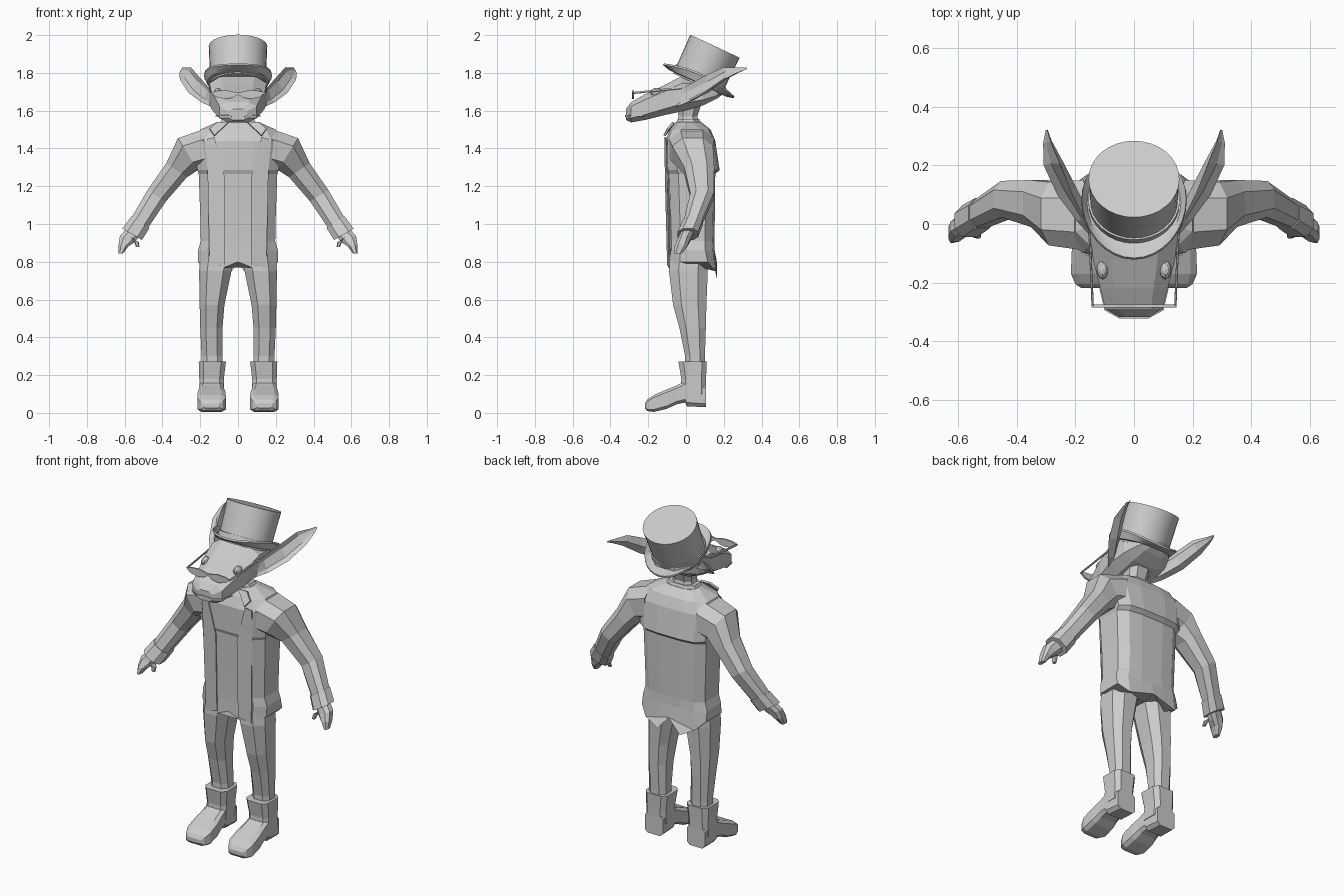
import bpy, bmesh, math
from mathutils import Vector, Matrix

if "Cube" in bpy.data.objects:
    bpy.data.objects.remove(bpy.data.objects["Cube"])

X, Y, Z = Vector((1, 0, 0)), Vector((0, 1, 0)), Vector((0, 0, 1))


def loft(name, rings, mirror=False, smooth=False):
    """Skin a list of equal-length point rings and cap both ends."""
    bm = bmesh.new()
    vs = [[bm.verts.new(p) for p in r] for r in rings]
    n = len(vs[0])
    for a, b in zip(vs, vs[1:]):
        for i in range(n):
            j = (i + 1) % n
            bm.faces.new((a[i], a[j], b[j], b[i]))
    bm.faces.new(vs[0])
    bm.faces.new(vs[-1])
    bmesh.ops.recalc_face_normals(bm, faces=bm.faces)
    me = bpy.data.meshes.new(name)
    bm.to_mesh(me)
    bm.free()
    ob = bpy.data.objects.new(name, me)
    bpy.context.collection.objects.link(ob)
    if mirror:
        ob.modifiers.new("mirror", "MIRROR").use_mirror_merge = False
    if smooth:
        bpy.ops.object.select_all(action='DESELECT')
        ob.select_set(True)
        bpy.context.view_layer.objects.active = ob
        bpy.ops.object.shade_smooth_by_angle(angle=math.radians(35))
    return ob


def octagon(c, u, v, a, b, k=0.5):
    """Chamfered rectangle, half sizes a along u and b along v."""
    pts = [(1, k), (k, 1), (-k, 1), (-1, k), (-1, -k), (-k, -1), (k, -1), (1, -k)]
    return [Vector(c) + u * (a * s) + v * (b * t) for s, t in pts]


def flat_ring(z, x0, x1, y0, y1, k=0.5):
    return octagon(((x0 + x1) / 2, (y0 + y1) / 2, z), X, Y, (x1 - x0) / 2, (y1 - y0) / 2, k)


def upright_ring(y, x0, x1, z0, z1, k=0.5):
    return octagon(((x0 + x1) / 2, y, (z0 + z1) / 2), X, Z, (x1 - x0) / 2, (z1 - z0) / 2, k)


def limb_ring(x, y, z, tilt, a, b, k=0.5):
    t = math.radians(tilt)
    return octagon((x, y, z), Vector((math.cos(t), 0, math.sin(t))), Y, a, b, k)


def plate(name, pts, shift, mirror=True):
    """Thin sheet: a polygon given thickness along a shift vector."""
    p = [Vector(q) for q in pts]
    return loft(name, [p, [q + Vector(shift) for q in p]], mirror)


# coat body: boxy section with a pointed hem and a short cape step at the back
def coat_ring(z, w, f, b, hem=(0,) * 8):
    half = [(0, f), (.35 * w, f), (.75 * w, f + .012), (w, f + .06),
            (w, b - .05), (.75 * w, b - .01), (.35 * w, b), (0, b)]
    right = [Vector((x, y, z + h)) for (x, y), h in zip(half, hem)]
    return right + [Vector((-p.x, p.y, p.z)) for p in right[6:0:-1]]


loft("coat", [
    coat_ring(.79, .212, -.092, .165, (.01, -.02, -.02, .01, .01, -.04, -.085, 0)),
    coat_ring(.86, .212, -.09, .152),
    coat_ring(.91, .197, -.09, .15),
    coat_ring(1.05, .2, -.093, .153),
    coat_ring(1.265, .208, -.1, .155),
    coat_ring(1.285, .215, -.108, .178),
    coat_ring(1.44, .235, -.11, .155),
    coat_ring(1.5, .2, -.085, .13),
    coat_ring(1.54, .11, -.055, .08)])

# coat front edges and lapels
plate("coat_front", [(.125, -.108, 1.46), (.07, -.106, 1.25), (.07, -.094, .785), (.15, -.084, .765),
                     (.16, -.09, 1.25), (.165, -.1, 1.45)], (0, -.006, 0))
plate("lapel", [(.05, -.06, 1.535), (.11, -.062, 1.535), (.15, -.09, 1.5), (.125, -.108, 1.465)], (0, -.012, .005))

# neck and collar
loft("neck", [flat_ring(1.5, -.08, .08, -.06, .08), flat_ring(1.57, -.06, .06, -.04, .06),
              flat_ring(1.66, -.075, .075, -.05, .09)])
loft("collar", [flat_ring(1.51, -.11, .11, -.06, .09), flat_ring(1.555, -.085, .085, -.045, .07)])

# sleeves and cuffs
loft("sleeve", [limb_ring(.17, .03, 1.4, 90, .105, .12), limb_ring(.265, .035, 1.37, 58, .1, .108),
                limb_ring(.325, .07, 1.285, 35, .066, .08), limb_ring(.43, .085, 1.15, 32, .057, .062),
                limb_ring(.54, .025, .975, 32, .05, .045)], True)
loft("cuff", [limb_ring(.517, .037, 1.01, 32, .057, .052), limb_ring(.56, .01, .945, 30, .06, .054)], True)

# hands with curled fingers and a thumb
loft("hand", [limb_ring(.555, .01, .955, 30, .04, .034), limb_ring(.587, -.008, .92, 25, .042, .032),
              limb_ring(.607, -.025, .885, 10, .026, .034), limb_ring(.62, -.042, .845, 0, .012, .022)], True)
loft("thumb", [limb_ring(.57, -.01, .93, 50, .018, .018), limb_ring(.54, -.03, .912, 30, .018, .016),
               limb_ring(.531, -.04, .878, 0, .009, .01)], True)

# trousers
loft("trouser_leg", [flat_ring(.88, .005, .195, -.08, .12), flat_ring(.75, .035, .206, -.09, .115),
                     flat_ring(.57, .072, .203, -.068, .108), flat_ring(.45, .082, .2, -.035, .105),
                     flat_ring(.3, .082, .193, -.005, .1), flat_ring(.22, .082, .193, -.005, .1)], True)

# boots
loft("boot_shaft", [flat_ring(.272, .064, .208, -.04, .11, .65), flat_ring(.18, .075, .205, -.025, .106, .65),
                    flat_ring(.1, .075, .205, -.03, .104, .65)], True)
loft("boot_foot", [upright_ring(y, x0, x1, z0, z1, .7) for y, x0, x1, z0, z1 in (
    (.105, .08, .2, .03, .15), (.005, .078, .205, .035, .17), (-.005, .078, .205, .055, .168),
    (-.05, .074, .207, .045, .145), (-.1, .066, .213, .022, .125),
    (-.17, .064, .215, .005, .095), (-.205, .08, .2, .01, .07), (-.218, .1, .18, .025, .05))], True)

# head with long snout, loft from nose to nape
loft("head", [upright_ring(y, -w, w, z0, z1, .58) for y, w, z0, z1 in (
    (-.318, .05, 1.55, 1.61), (-.29, .098, 1.538, 1.645), (-.22, .115, 1.55, 1.685),
    (-.12, .14, 1.575, 1.732), (-.02, .152, 1.597, 1.785), (.09, .142, 1.628, 1.77),
    (.165, .11, 1.665, 1.74), (.2, .06, 1.69, 1.72))])
loft("upper_lip", [upright_ring(y, -w, w, 1.567, 1.578) for y, w in ((-.322, .05), (-.294, .101), (-.22, .118))])

# eyes and brows
eye = bmesh.new()
bmesh.ops.create_uvsphere(eye, u_segments=10, v_segments=6, radius=1,
                          matrix=Matrix.Translation((.107, -.155, 1.697)) @ Matrix.Diagonal((.02, .034, .024, 1)))
me = bpy.data.meshes.new("eye")
eye.to_mesh(me)
eye.free()
ob = bpy.data.objects.new("eye", me)
bpy.context.collection.objects.link(ob)
ob.modifiers.new("mirror", "MIRROR").use_mirror_merge = False

# half-moon spectacles and their side arms
plate("spectacle_lens", [(x, -.285, z) for x, z in (
    (0, 1.695), (.06, 1.708), (.11, 1.705), (.145, 1.695), (.115, 1.672), (.07, 1.662), (.03, 1.668), (0, 1.685))],
    (0, .01, 0))
loft("spectacle_arm", [upright_ring(-.28, .137, .145, 1.688, 1.699),
                       upright_ring(-.02, .148, .156, 1.715, 1.727)], True)

# ears: long cupped blades swept up and back
n = Vector((.72, -.45, .5)).normalized()


def ear_ring(upper, lower, cup, back):
    u, l = Vector(upper), Vector(lower)
    ui, li = u.lerp(l, .25), u.lerp(l, .75)
    return [u, ui - n * cup, li - n * cup, l, li - n * back, ui - n * back]


loft("ear", [ear_ring((.135, -.06, 1.69), (.14, -.05, 1.62), 0, .02),
             ear_ring((.165, .01, 1.735), (.195, .01, 1.645), .015, .035),
             ear_ring((.215, .11, 1.79), (.262, .1, 1.695), .02, .04),
             ear_ring((.25, .2, 1.83), (.308, .2, 1.765), .014, .03),
             ear_ring((.283, .28, 1.828), (.31, .275, 1.802), .004, .012),
             ear_ring((.296, .32, 1.828), (.301, .32, 1.82), .001, .004)], True)

# top hat, tipped back
tilt = Matrix.Translation((0, .065, 1.752)) @ Matrix.Rotation(math.radians(-25), 4, 'X')


def hat_ring(rx, ry, h, lift=0):
    steps = [math.tau * i / 32 for i in range(32)]
    return [tilt @ Vector((rx * math.cos(a), ry * math.sin(a), h + lift * math.cos(a) ** 2)) for a in steps]


loft("hat_crown", [hat_ring(.148, .14, -.015), hat_ring(.15, .141, .08), hat_ring(.155, .144, .209)], smooth=True)
loft("hat_band", [hat_ring(.155, .147, .0), hat_ring(.156, .147, .035)], smooth=True)
loft("hat_brim", [hat_ring(.135, .135, .006), hat_ring(.16, .17, .006, .008), hat_ring(.178, .205, .012, .035),
                  hat_ring(.18, .207, .002, .035), hat_ring(.162, .17, -.008, .005), hat_ring(.135, .135, -.008)],
     smooth=True)
